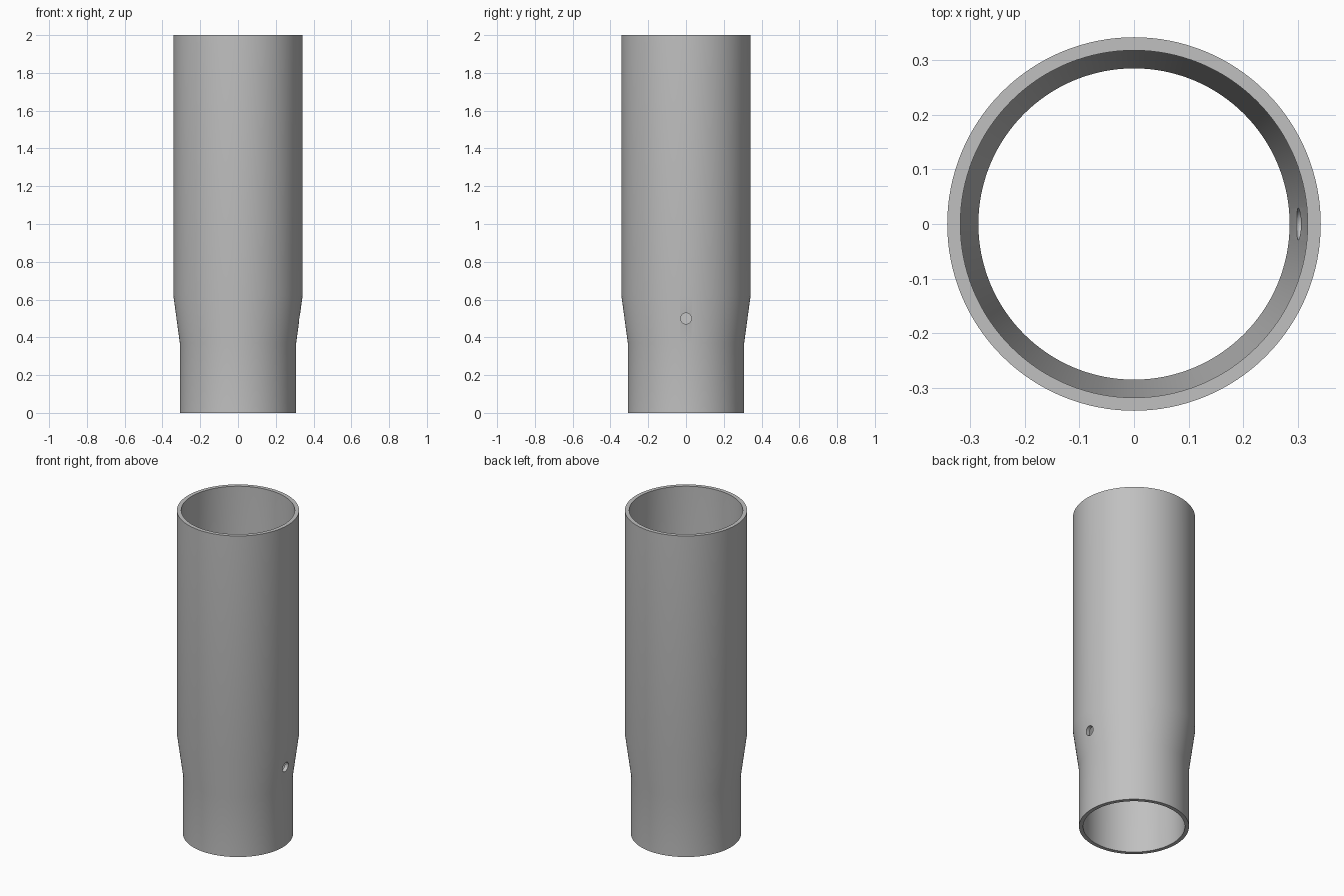
import bpy, bmesh, math
from mathutils import Matrix

cube = bpy.data.objects.get("Cube")
if cube:
    bpy.data.objects.remove(cube, do_unlink=True)

SIDES = 128
# Closed wall section as (radius, height): outside going up, inside coming down
SECTION = [(0.308, 0), (0.308, 0.37), (0.342, 0.62), (0.342, 2),
           (0.318, 2), (0.318, 0.62), (0.285, 0.37), (0.285, 0)]

grey = bpy.data.materials.new("plain grey")
grey.use_nodes = True
colour = (0.53, 0.53, 0.53, 1)
grey.diffuse_color = colour
grey.node_tree.nodes["Principled BSDF"].inputs["Base Color"].default_value = colour


def add_object(name, bm):
    bmesh.ops.recalc_face_normals(bm, faces=bm.faces)
    mesh = bpy.data.meshes.new(name)
    bm.to_mesh(mesh)
    bm.free()
    mesh.materials.append(grey)
    obj = bpy.data.objects.new(name, mesh)
    bpy.context.collection.objects.link(obj)
    return obj


# Stepped tube: the wall section turned about the z axis
bm = bmesh.new()
rings = []
for i in range(SIDES):
    a = math.tau * i / SIDES
    rings.append([bm.verts.new((r * math.cos(a), r * math.sin(a), z)) for r, z in SECTION])
n = len(SECTION)
for i in range(SIDES):
    here, there = rings[i], rings[(i + 1) % SIDES]
    for k in range(n):
        j = (k + 1) % n
        bm.faces.new((here[k], there[k], there[j], here[j]))
tube = add_object("tapered_tube", bm)

# Small pin hole through the left wall of the taper
bm = bmesh.new()
bmesh.ops.create_cone(bm, cap_ends=True, segments=32, radius1=0.029, radius2=0.029, depth=0.3,
                      matrix=Matrix.Translation((0.31, 0, 0.5)) @ Matrix.Rotation(math.pi / 2, 4, 'Y'))
cutter = add_object("pin_hole_cutter", bm)
cutter.hide_render = True

cut = tube.modifiers.new("pin_hole", 'BOOLEAN')
cut.operation = 'DIFFERENCE'
cut.solver = 'EXACT'
cut.object = cutter

bpy.ops.object.select_all(action='DESELECT')
tube.select_set(True)
bpy.context.view_layer.objects.active = tube
bpy.ops.object.modifier_apply(modifier=cut.name)
bpy.data.objects.remove(cutter, do_unlink=True)
bpy.ops.object.shade_smooth_by_angle(angle=math.radians(30))
